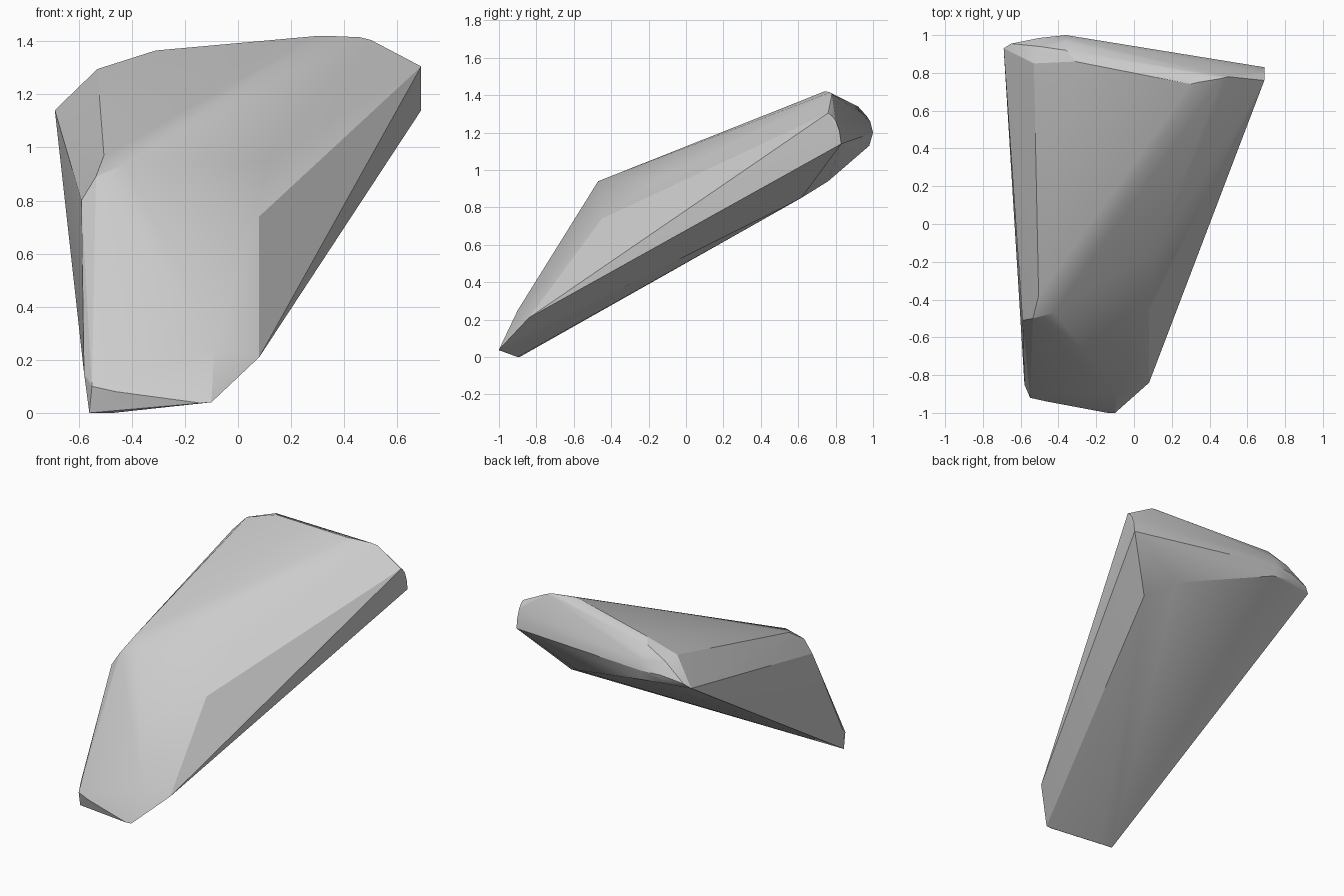
import bpy, bmesh

# Chipped stone wedge: outline stations wrapped in a convex skin
foot = [(-0.56, -0.89, 0.0), (-0.47, -0.90, 0.0), (-0.55, -0.92, 0.10),
        (-0.46, -0.94, 0.08), (-0.14, -1.0, 0.037), (-0.10, -1.0, 0.04),
        (-0.58, -0.85, 0.15), (-0.09, -0.90, 0.25), (0.08, -0.84, 0.21)]
shoulder = [(-0.59, -0.51, 0.80), (-0.535, -0.50, 0.89), (-0.505, -0.38, 0.97),
            (-0.42, -0.47, 0.94), (0.08, -0.45, 0.74), (0.11, -0.16, 0.95)]
top_rim = [(0.50, 0.78, 1.405), (0.46, 0.77, 1.415), (0.34, 0.75, 1.42),
           (0.30, 0.74, 1.42), (-0.31, 0.86, 1.365), (-0.53, 0.85, 1.295),
           (-0.69, 0.93, 1.14), (-0.65, 0.955, 1.17)]
underside = [(0.28, 0.76, 0.94), (0.43, 0.615, 0.85)]


def end_profile(x, yz):
    """Rounded end section lying in a plane of constant x."""
    return [(x, y, z) for y, z in yz]


# Rounded nose sections on the right end and the thick back edge
right_end = end_profile(0.69, [(0.76, 1.305), (0.78, 1.29), (0.80, 1.265),
                               (0.82, 1.21), (0.83, 1.14)])
back_edge = end_profile(-0.36, [(0.92, 1.34), (0.965, 1.29), (0.985, 1.26),
                                (1.0, 1.20), (0.98, 1.13)])
back_corner = end_profile(-0.50, [(0.94, 1.28), (0.985, 1.20), (0.975, 1.15)])

bm = bmesh.new()
for p in foot + shoulder + top_rim + underside + right_end + back_edge + back_corner:
    bm.verts.new(p)
bmesh.ops.convex_hull(bm, input=bm.verts[:])
bmesh.ops.delete(bm, geom=[v for v in bm.verts if not v.link_faces], context='VERTS')
bmesh.ops.recalc_face_normals(bm, faces=bm.faces[:])

mesh = bpy.data.meshes.new("stone_wedge")
bm.to_mesh(mesh)
bm.free()
stone = bpy.data.objects.new("stone_wedge", mesh)
bpy.context.collection.objects.link(stone)

# Soften only the shallow facets
bpy.context.view_layer.objects.active = stone
stone.select_set(True)
bpy.ops.object.shade_smooth_by_angle(angle=0.35)
